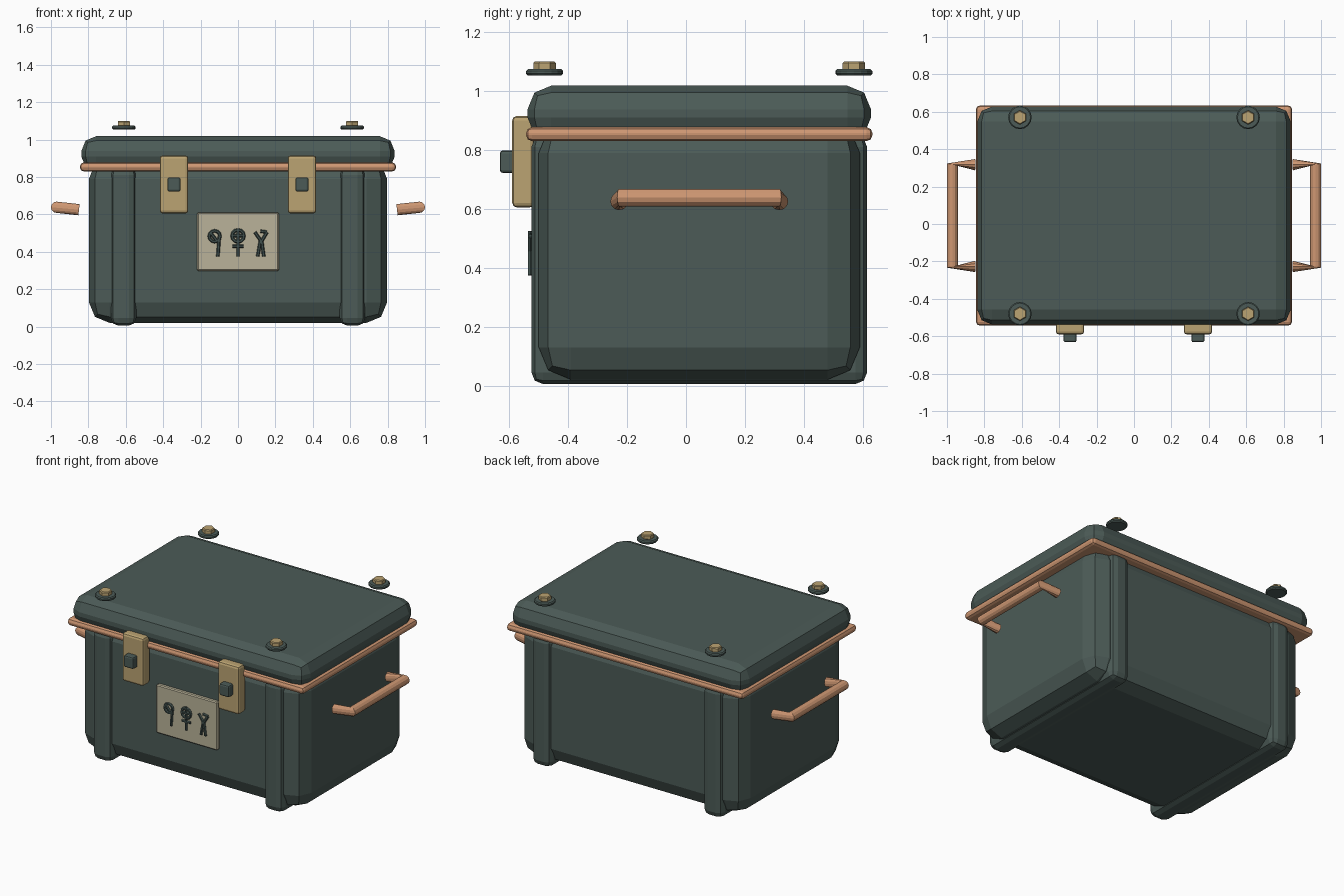
import bpy, bmesh, math
from mathutils import Vector

if "Cube" in bpy.data.objects:
    bpy.data.objects.remove(bpy.data.objects["Cube"])

CY = 0.045  # centre line of the case in y


def mat(name, rgb):
    m = bpy.data.materials.new(name)
    m.diffuse_color = (*rgb, 1)
    m.use_nodes = True
    m.node_tree.nodes["Principled BSDF"].inputs["Base Color"].default_value = m.diffuse_color
    return m


GREEN = mat("dark_green_grey", (0.072, 0.105, 0.095))
COPPER = mat("copper", (0.62, 0.31, 0.17))
BRASS = mat("brass", (0.50, 0.37, 0.17))
PLATE = mat("pale_plate", (0.49, 0.45, 0.32))
DARK = mat("dark_marks", (0.055, 0.085, 0.078))


def finish(name, bm, m):
    bmesh.ops.recalc_face_normals(bm, faces=bm.faces[:])
    me = bpy.data.meshes.new(name)
    bm.to_mesh(me)
    bm.free()
    me.materials.append(m)
    ob = bpy.data.objects.new(name, me)
    bpy.context.collection.objects.link(ob)
    return ob


def box(name, lo, hi, m, bev=0.0, seg=2):
    bm = bmesh.new()
    bmesh.ops.create_cube(bm, size=1)
    for v in bm.verts:
        v.co = Vector([lo[i] if v.co[i] < 0 else hi[i] for i in range(3)])
    if bev:
        bmesh.ops.bevel(bm, geom=bm.edges[:], offset=bev, segments=seg,
                        profile=0.5, affect='EDGES')
    return finish(name, bm, m)


def disc(name, x, y, z0, z1, r, sides, m, bev, turn=0.0):
    bm = bmesh.new()
    rings = [(r - bev, z0), (r, z0 + bev), (r, z1 - bev), (r - bev, z1)]
    loops = [[bm.verts.new((x + q * math.cos(turn + 2 * math.pi * k / sides),
                            y + q * math.sin(turn + 2 * math.pi * k / sides), z))
              for k in range(sides)] for q, z in rings]
    skin(bm, loops, True)
    return finish(name, bm, m)


def skin(bm, loops, caps):
    n = len(loops[0])
    pairs = list(zip(loops, loops[1:]))
    if not caps:
        pairs.append((loops[-1], loops[0]))
    for a, b in pairs:
        for k in range(n):
            bm.faces.new((a[k], a[(k + 1) % n], b[(k + 1) % n], b[k]))
    if caps:
        bm.faces.new(loops[0])
        bm.faces.new(loops[-1])


def tube(name, pts, r, sides, m, up, closed=False):
    # rings stand square to the line between the neighbouring points
    pts = [Vector(p) for p in pts]
    n = len(pts)
    bm = bmesh.new()
    loops = []
    for i, p in enumerate(pts):
        if closed:
            t = pts[(i + 1) % n] - pts[i - 1]
        else:
            t = pts[min(i + 1, n - 1)] - pts[max(i - 1, 0)]
        t.normalize()
        a = t.cross(Vector(up)).normalized()
        b = a.cross(t)
        loops.append([bm.verts.new(p + r * (a * math.cos(2 * math.pi * k / sides)
                                            + b * math.sin(2 * math.pi * k / sides)))
                      for k in range(sides)])
    skin(bm, loops, not closed)
    return finish(name, bm, m)


# Case body, lid and copper seal between them
box("case_body", (-0.797, CY - 0.545, 0.02), (0.797, CY + 0.545, 0.90), GREEN, 0.11)
box("lid", (-0.838, CY - 0.583, 0.83), (0.838, CY + 0.583, 1.018), GREEN, 0.08)
box("copper_seal", (-0.845, CY - 0.588, 0.83), (0.845, CY + 0.588, 0.877), COPPER, 0.02)

for s, side in ((-1, "left"), (1, "right")):
    # Ribs wrapping front, bottom and back
    box(f"{side}_rib", (s * 0.612 - 0.068, CY - 0.57, 0.005),
        (s * 0.612 + 0.068, CY + 0.57, 0.85), GREEN, 0.04)

    # Carrying handle
    tube(f"{side}_handle", [(s * 0.85, CY - 0.272, 0.625), (s * 0.971, CY - 0.272, 0.638),
                            (s * 0.971, CY + 0.272, 0.638), (s * 0.85, CY + 0.272, 0.625)],
         0.03, 12, COPPER, (0, 0, 1))
    bpy.context.view_layer.objects.active = bpy.data.objects[f"{side}_handle"]

    # Latch with square stud
    x = s * 0.342
    box(f"{side}_latch", (x - 0.076, -0.59, 0.605), (x + 0.076, -0.515, 0.915), BRASS, 0.015)
    box(f"{side}_latch_stud", (x - 0.035, -0.632, 0.722), (x + 0.035, -0.58, 0.798), GREEN, 0.01)

    # Lid bolts: round washer and hexagonal head
    for t, end in ((-1, "front"), (1, "back")):
        bx, by = s * 0.61, CY + t * 0.525
        disc(f"{end}_{side}_washer", bx, by, 1.053, 1.074, 0.063, 16, GREEN, 0.006)
        disc(f"{end}_{side}_bolt", bx, by, 1.07, 1.10, 0.038, 6, BRASS, 0.005, math.pi / 2)

# Front plate
box("front_plate", (-0.218, -0.524, 0.298), (0.218, -0.495, 0.61), PLATE, 0.006, 1)


# Raised abstract ornament of rings and rods on the plate
def ornament_ring(name, x, z, r):
    tube(name, [(x + r * math.cos(k * math.pi / 6), -0.528, z + r * math.sin(k * math.pi / 6))
                for k in range(12)], 0.009, 6, DARK, (0, 1, 0), True)


def rod(name, x0, z0, x1, z1):
    tube(name, [(x0, -0.528, z0), (x1, -0.528, z1)], 0.009, 6, DARK, (0, 1, 0))


ornament_ring("left_ornament_ring", -0.125, 0.483, 0.029)
ornament_ring("middle_ornament_ring", 0.0, 0.485, 0.032)
rods = [(-0.10, 0.48, -0.108, 0.375), (-0.15, 0.505, -0.11, 0.455),
        (0, 0.525, 0, 0.375), (-0.035, 0.485, 0.035, 0.485), (-0.03, 0.43, 0.03, 0.43),
        (0.09, 0.505, 0.125, 0.455), (0.155, 0.505, 0.125, 0.455), (0.12, 0.51, 0.155, 0.505),
        (0.12, 0.46, 0.105, 0.375), (0.127, 0.455, 0.138, 0.375)]
for i, q in enumerate(rods):
    rod(f"ornament_rod_{i + 1}", *q)
